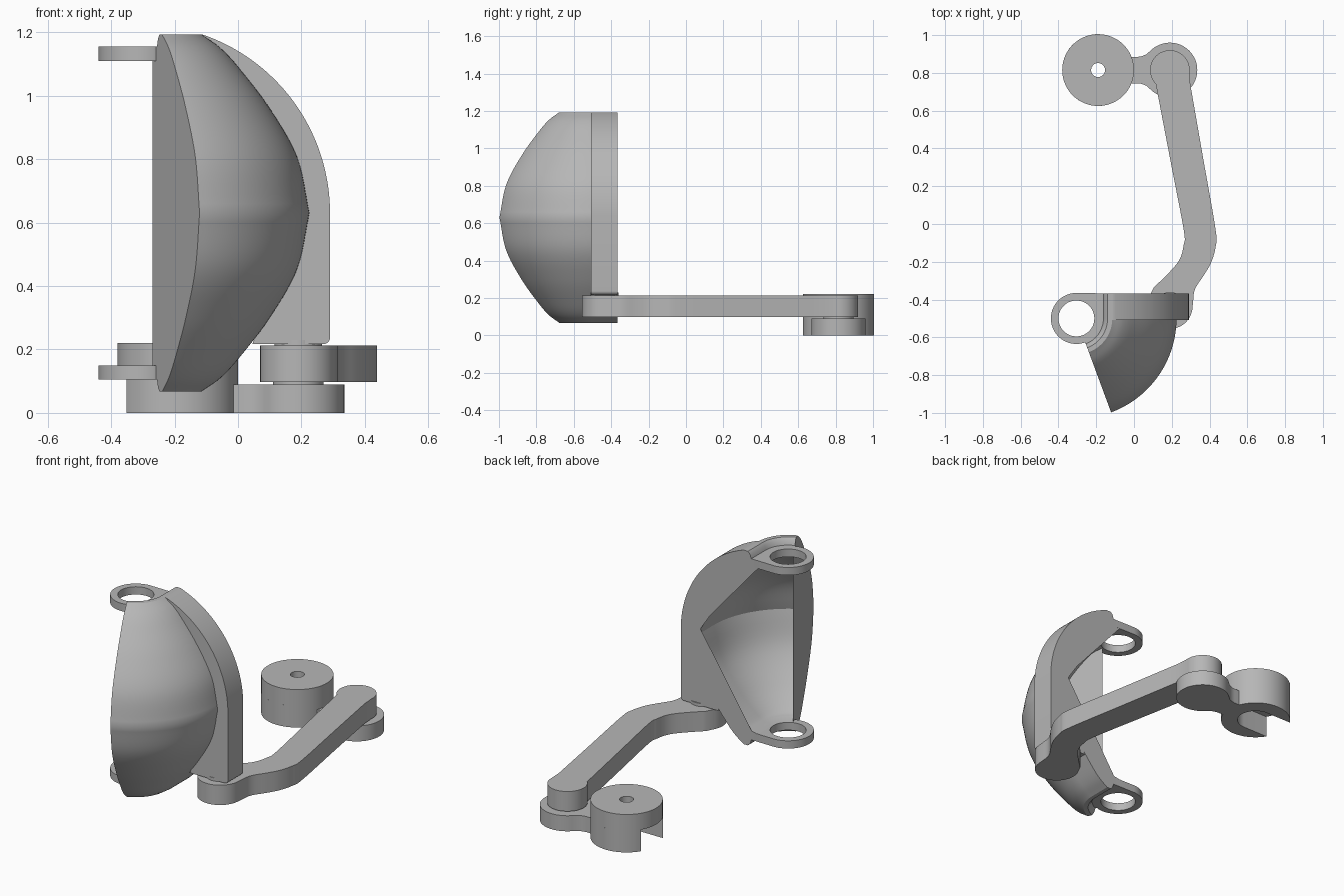
import bpy, bmesh
from math import sin, cos, pi, radians, asin
from mathutils import Vector, Matrix

cube = bpy.data.objects.get("Cube")
if cube:
    bpy.data.objects.remove(cube)

grey = bpy.data.materials.new("plain_grey")
grey.use_nodes = True
COLOUR = (0.47, 0.47, 0.47, 1)
grey.diffuse_color = COLOUR
grey.node_tree.nodes["Principled BSDF"].inputs["Base Color"].default_value = COLOUR


def arc(cx, cy, r, a0=0, a1=360, n=48):
    """Points on an arc in degrees; a full circle drops its last point."""
    count = n if abs(a1 - a0) >= 360 else n + 1
    angles = [radians(a0 + (a1 - a0) * i / n) for i in range(count)]
    return [(cx + r * cos(a), cy + r * sin(a)) for a in angles]


def smooth(points, steps=6):
    """Catmull-Rom curve through the points."""
    p = [Vector(q) for q in points]
    p = [2 * p[0] - p[1]] + p + [2 * p[-1] - p[-2]]
    out = []
    for a, b, c, d in zip(p, p[1:], p[2:], p[3:]):
        for i in range(steps):
            t = i / steps
            out.append(tuple(0.5 * (2 * b + (c - a) * t + (2 * a - 5 * b + 4 * c - d) * t ** 2
                                    + (3 * b - a - 3 * c + d) * t ** 3)))
    return out + [tuple(points[-1])]


def finish(name, bm):
    bmesh.ops.recalc_face_normals(bm, faces=bm.faces)
    mesh = bpy.data.meshes.new(name)
    bm.to_mesh(mesh)
    bm.free()
    mesh.materials.clear()
    mesh.materials.append(grey)
    obj = bpy.data.objects.new(name, mesh)
    bpy.context.collection.objects.link(obj)
    bpy.ops.object.select_all(action='DESELECT')
    obj.select_set(True)
    bpy.context.view_layer.objects.active = obj
    bpy.ops.object.shade_smooth_by_angle(angle=radians(30))
    return obj


def prism(name, outlines, z0, z1, upright=False):
    """Extrude an outline (further outlines are holes); upright stands it facing -y."""
    curve = bpy.data.curves.new(name + "_outline", 'CURVE')
    curve.dimensions = '2D'
    curve.fill_mode = 'BOTH'
    curve.extrude = (z1 - z0) / 2
    for pts in outlines:
        spline = curve.splines.new('POLY')
        spline.points.add(len(pts) - 1)
        for point, (x, y) in zip(spline.points, pts):
            point.co = (x, y, 0, 1)
        spline.use_cyclic_u = True
    helper = bpy.data.objects.new(name + "_outline", curve)
    bpy.context.collection.objects.link(helper)
    bpy.context.view_layer.update()
    solid = bpy.data.meshes.new_from_object(
        helper.evaluated_get(bpy.context.evaluated_depsgraph_get()))
    bm = bmesh.new()
    bm.from_mesh(solid)
    bpy.data.objects.remove(helper)
    bpy.data.curves.remove(curve)
    bpy.data.meshes.remove(solid)
    bmesh.ops.remove_doubles(bm, verts=bm.verts, dist=1e-5)
    move = Matrix.Translation((0, 0, (z0 + z1) / 2))
    if upright:
        move = Matrix.Rotation(pi / 2, 4, 'X') @ move
    bmesh.ops.transform(bm, matrix=move, verts=bm.verts)
    return finish(name, bm)


# Main locations
HUB = (-0.19, 0.815)
JOINT = (0.19, 0.815)
PIVOT = (0.19, -0.435)
AX, AY, MID = -0.305, -0.5, 0.63      # vertical axis and mid height of the shell
BACK = -0.367                         # rear plane of the shell and frame

# Hub: bored upper disc over a lower disc with a round-ended slot open to -x
prism("hub_top", [arc(*HUB, 0.19, n=72), arc(*HUB, 0.037, n=32)], 0.125, 0.22)
open_angle = 180 - math_deg if (math_deg := asin(0.1 / 0.19) * 180 / pi) else 0
prism("hub_slotted_base", [arc(*HUB, 0.19, -open_angle, open_angle, 60)
                           + arc(*HUB, 0.1, 90, -90, 24)], 0, 0.125)

# Link: round joint with a flared neck running into the hub
flare = [(0.065, 0.083), (0.04, 0.073), (0.02, 0.07), (-0.05, 0.07)]
neck = [(x, JOINT[1] + y) for x, y in flare]
neck += [(x, JOINT[1] - y) for x, y in reversed(flare)]
prism("hub_link", [arc(*JOINT, 0.145, -135, 135) + neck], 0, 0.09)

# Bent arm with rounded ends
inner_bend = smooth([(0.127, 0.68), (0.195, 0.325), (0.263, -0.03), (0.263, -0.11),
                     (0.24, -0.19), (0.178, -0.265), (0.105, -0.335)])
outer_bend = smooth([(0.312, -0.42), (0.323, -0.345), (0.374, -0.265), (0.41, -0.2),
                     (0.432, -0.12), (0.432, -0.03), (0.364, 0.36), (0.298, 0.74)])
prism("bent_arm", [arc(*JOINT, 0.105, -5, 225) + inner_bend
                   + arc(*PIVOT, 0.12, 150, 355) + outer_bend], 0.097, 0.212)

# Pivot pins
prism("rear_pin", [arc(*JOINT, 0.08)], 0.05, 0.13)
prism("front_pin", [arc(*PIVOT, 0.075)], 0.15, 0.23)

# Curved shell: C-shaped section turned about the vertical axis, then run straight back
outer = smooth([(0.53, 0), (0.492, 0.175), (0.405, 0.33), (0.31, 0.455),
                (0.25, 0.52), (0.19, 0.5625)])
lip = [(0.165, 0.5625), (0.152, 0.55), (0.143, 0.525), (0.1, 0.525), (0.1, 0.48)]
inner = smooth([(0.14, 0.473), (0.19, 0.45), (0.3, 0.35), (0.42, 0.19), (0.478, 0)])
half = outer + lip + inner
section = half + [(r, -z) for r, z in reversed(half[1:-1])]
STEPS = 32
stations = [(radians(-69.7) * (1 - i / STEPS), 0) for i in range(STEPS + 1)]
stations.append((0, BACK - AY))
bm = bmesh.new()
rings = [[bm.verts.new((AX + r * cos(a), AY + r * sin(a) + shift, MID + z))
          for r, z in section] for a, shift in stations]
for low, high in zip(rings, rings[1:]):
    for i in range(len(section)):
        j = (i + 1) % len(section)
        bm.faces.new((low[i], low[j], high[j], high[i]))
caps = [bm.faces.new(rings[0]), bm.faces.new(rings[-1])]
bmesh.ops.triangulate(bm, faces=caps)
finish("curved_shell", bm)

# Frame plate hugging the shell: round above, straight below with a rounded corner
BOTTOM = 0.217
EDGE = AX + 0.595
rim = arc(AX, MID, 0.595, 0, 71)
shell_edge = [(AX + r, MID + z) for r, z in reversed(outer)]
shell_edge += [(AX + r, MID - z) for r, z in outer[1:] if MID - z > BOTTOM]
corner = arc(EDGE - 0.02, BOTTOM + 0.02, 0.02, -90, 0, 8)
prism("frame_plate", [rim + shell_edge + [(0.045, BOTTOM)] + corner],
      -BACK, 0.507, upright=True)

# Ring lugs at both ends of the shell
lug = arc(AX, AY, 0.135, 90, 290) + [(AX + 0.1, AY - 0.09), (AX + 0.125, AY),
                                     (AX + 0.125, BACK)]
for name, z in (("lower_lug", 0.105), ("upper_lug", 1.11)):
    prism(name, [lug, arc(AX, AY, 0.095)], z, z + 0.045)
